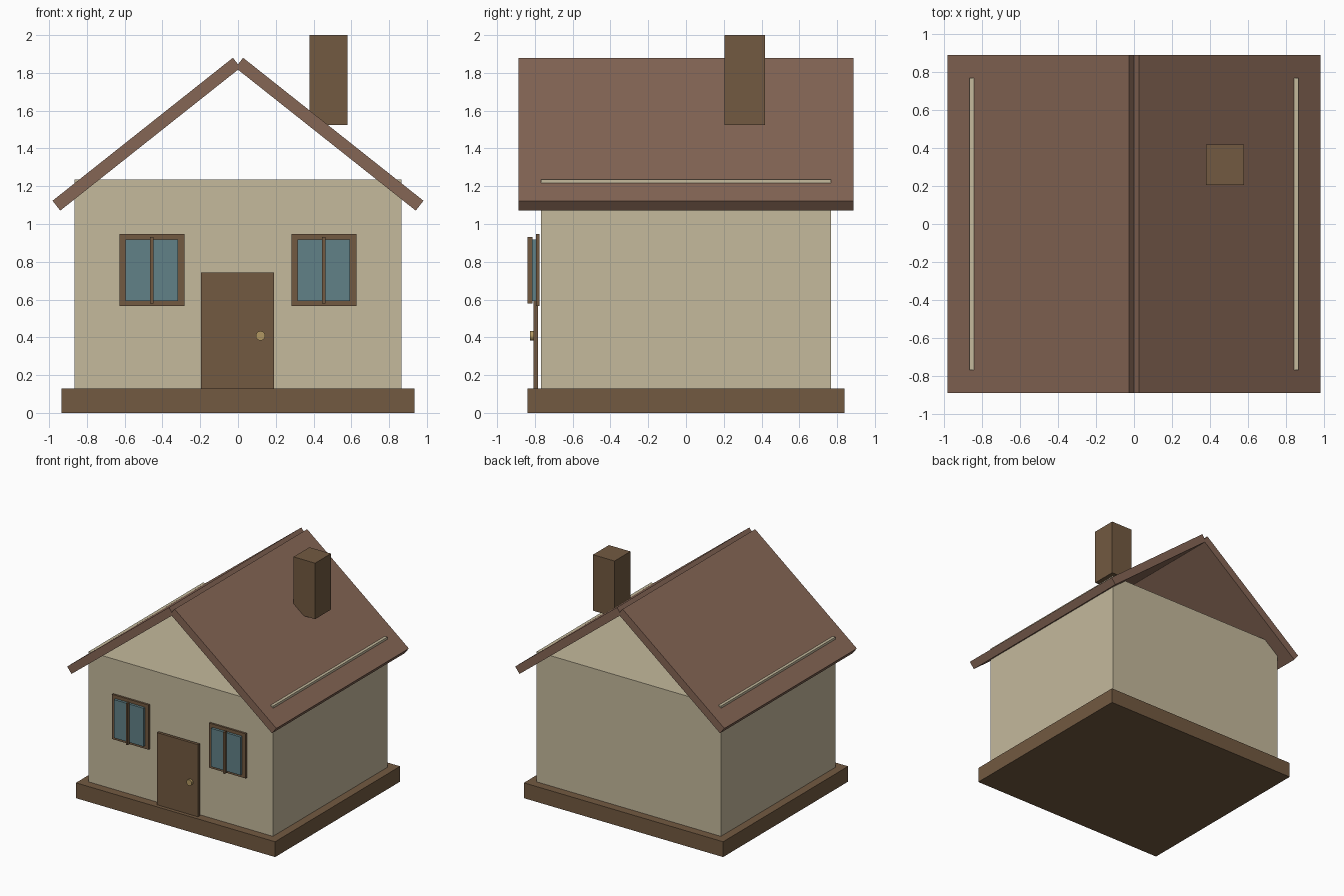
import bpy, bmesh, math

if "Cube" in bpy.data.objects:
    bpy.data.objects.remove(bpy.data.objects["Cube"])


def material(name, rgb):
    m = bpy.data.materials.new(name)
    m.diffuse_color = [(c / 255) ** 2.2 for c in rgb] + [1]
    m.use_nodes = True
    m.node_tree.nodes["Principled BSDF"].inputs["Base Color"].default_value = m.diffuse_color
    return m


WOOD = material("brown_wood", (114, 90, 67))
WALL = material("cream_wall", (195, 184, 155))
ROOF = material("roof_brown", (132, 102, 86))
GLASS = material("blue_glass", (97, 128, 134))
BRASS = material("brass", (176, 150, 98))


def finish(name, bm, mat):
    bmesh.ops.recalc_face_normals(bm, faces=bm.faces)
    me = bpy.data.meshes.new(name)
    bm.to_mesh(me)
    bm.free()
    me.materials.append(mat)
    ob = bpy.data.objects.new(name, me)
    bpy.context.collection.objects.link(ob)
    return ob


def box(name, x, y, z, mat):
    """Box from (min, max) ranges on each axis."""
    bm = bmesh.new()
    bmesh.ops.create_cube(bm, size=1)
    for v in bm.verts:
        v.co = [r[0] if c < 0 else r[1] for c, r in zip(v.co, (x, y, z))]
    return finish(name, bm, mat)


# Base and walls
box("base", (-0.935, 0.935), (-0.838, 0.838), (0, 0.13), WOOD)
box("walls", (-0.865, 0.865), (-0.767, 0.767), (0.13, 1.235), WALL)

# Roof slabs: sloped profile extruded along y, mirrored to the other side
profile = [(0.027, 1.88), (0.982, 1.123), (0.941, 1.071), (-0.014, 1.828)]
for side, s in (("right", 1), ("left", -1)):
    bm = bmesh.new()
    face = bm.faces.new([bm.verts.new((s * x, -0.888, z)) for x, z in profile])
    ext = bmesh.ops.extrude_face_region(bm, geom=[face])
    bmesh.ops.translate(bm, vec=(0, 1.776, 0),
                        verts=[g for g in ext["geom"] if isinstance(g, bmesh.types.BMVert)])
    finish("roof_" + side, bm, ROOF)

# Chimney
box("chimney", (0.378, 0.58), (0.205, 0.418), (1.525, 2.0), WOOD)

# Door and knob
box("door", (-0.195, 0.19), (-0.807, -0.783), (0.13, 0.742), WOOD)
bpy.ops.mesh.primitive_cylinder_add(vertices=24, radius=0.025, depth=0.022,
                                    location=(0.119, -0.816, 0.408),
                                    rotation=(math.pi / 2, 0, 0))
knob = bpy.context.object
knob.name = "door_knob"
knob.data.materials.append(BRASS)
bpy.ops.object.shade_smooth_by_angle()

# Windows: backing frame, pane and centre bar
for side, cx in (("left", -0.456), ("right", 0.455)):
    box("window_frame_" + side, (cx - 0.172, cx + 0.172), (-0.793, -0.776), (0.567, 0.946), WOOD)
    box("window_pane_" + side, (cx - 0.139, cx + 0.139), (-0.814, -0.791), (0.593, 0.918), GLASS)
    box("window_bar_" + side, (cx - 0.009, cx + 0.009), (-0.84, -0.813), (0.58, 0.932), WOOD)
